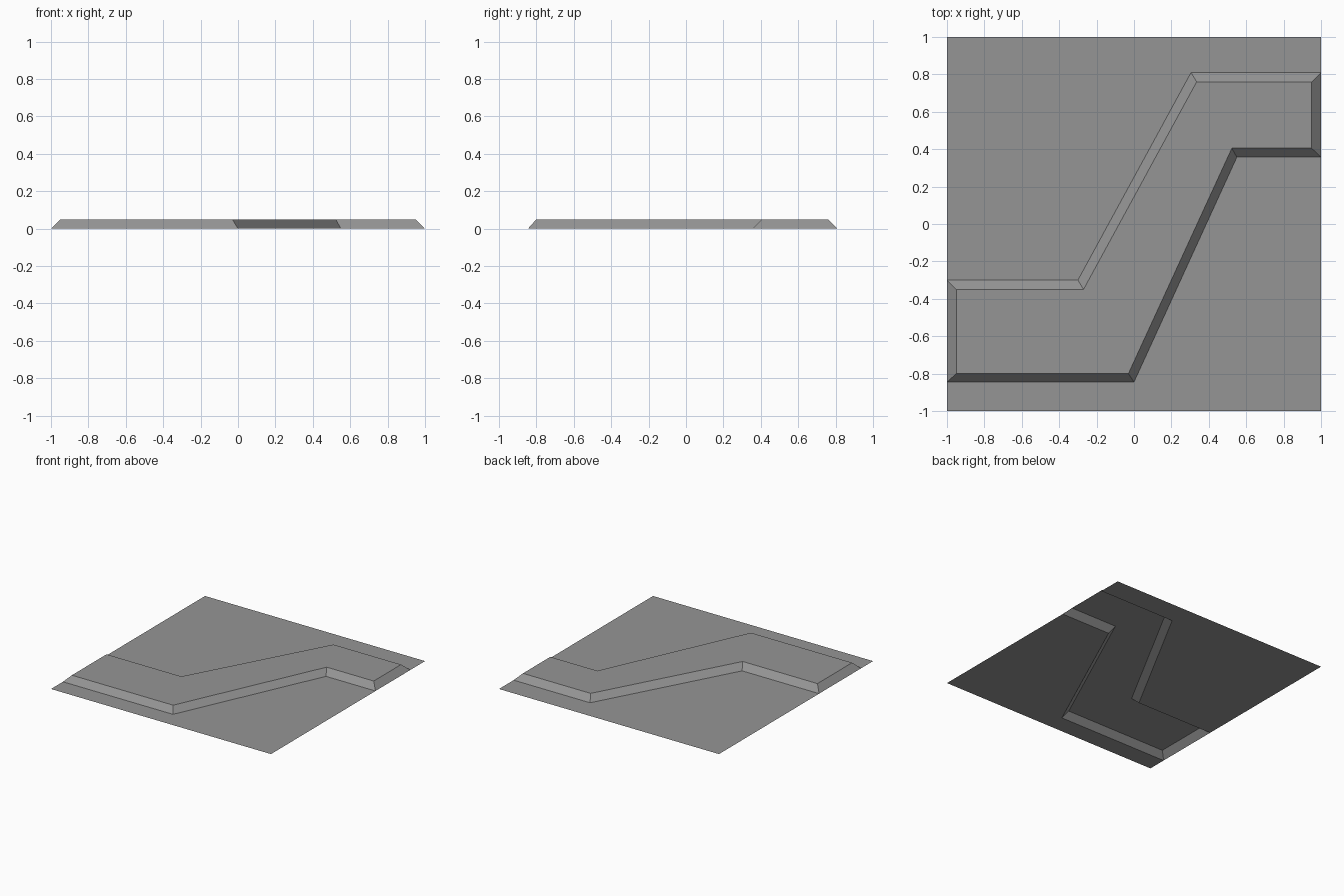
import bpy
import bmesh

cube = bpy.data.objects.get("Cube")
if cube:
    bpy.data.objects.remove(cube, do_unlink=True)

HEIGHT = 0.05

grey = bpy.data.materials.new("mid_grey")
grey.use_nodes = True
colour = (0.3, 0.3, 0.3, 1.0)
grey.diffuse_color = colour
grey.node_tree.nodes["Principled BSDF"].inputs["Base Color"].default_value = colour

# Foot of the raised path: back edge and front edge, both left to right
back_foot = [(-1, -0.30), (-0.30, -0.30), (0.305, 0.81), (1, 0.81)]
front_foot = [(-1, -0.845), (0, -0.845), (0.55, 0.357), (1, 0.357)]
# Matching rim at the top of the sloped sides
back_rim = [(-0.95, -0.35), (-0.27, -0.35), (0.335, 0.76), (0.95, 0.76)]
front_rim = [(-0.95, -0.80), (-0.03, -0.80), (0.523, 0.405), (0.95, 0.405)]

bm = bmesh.new()


def add_verts(points, z):
    return [bm.verts.new((x, y, z)) for x, y in points]


# Closed loops around the path, counter-clockwise
foot = add_verts(front_foot + back_foot[::-1], 0)
rim = add_verts(front_rim + back_rim[::-1], HEIGHT)
count = len(foot)

# Flat top and sloped sides, open underneath
bm.faces.new(rim)
for i in range(count):
    j = (i + 1) % count
    bm.faces.new((foot[i], foot[j], rim[j], rim[i]))

# Flat ground on either side of the path
half = count // 2
front_corners = add_verts([(1, -1), (-1, -1)], 0)
back_corners = add_verts([(-1, 1), (1, 1)], 0)
bm.faces.new(foot[:half] + front_corners)
bm.faces.new(foot[half:] + back_corners)

bmesh.ops.triangulate(bm, faces=[f for f in bm.faces if len(f.verts) > 4])
for face in bm.faces:
    if face.normal.z < 0:
        face.normal_flip()

mesh = bpy.data.meshes.new("raised_path_tile")
bm.to_mesh(mesh)
bm.free()
mesh.materials.append(grey)
tile = bpy.data.objects.new("raised_path_tile", mesh)
bpy.context.collection.objects.link(tile)
